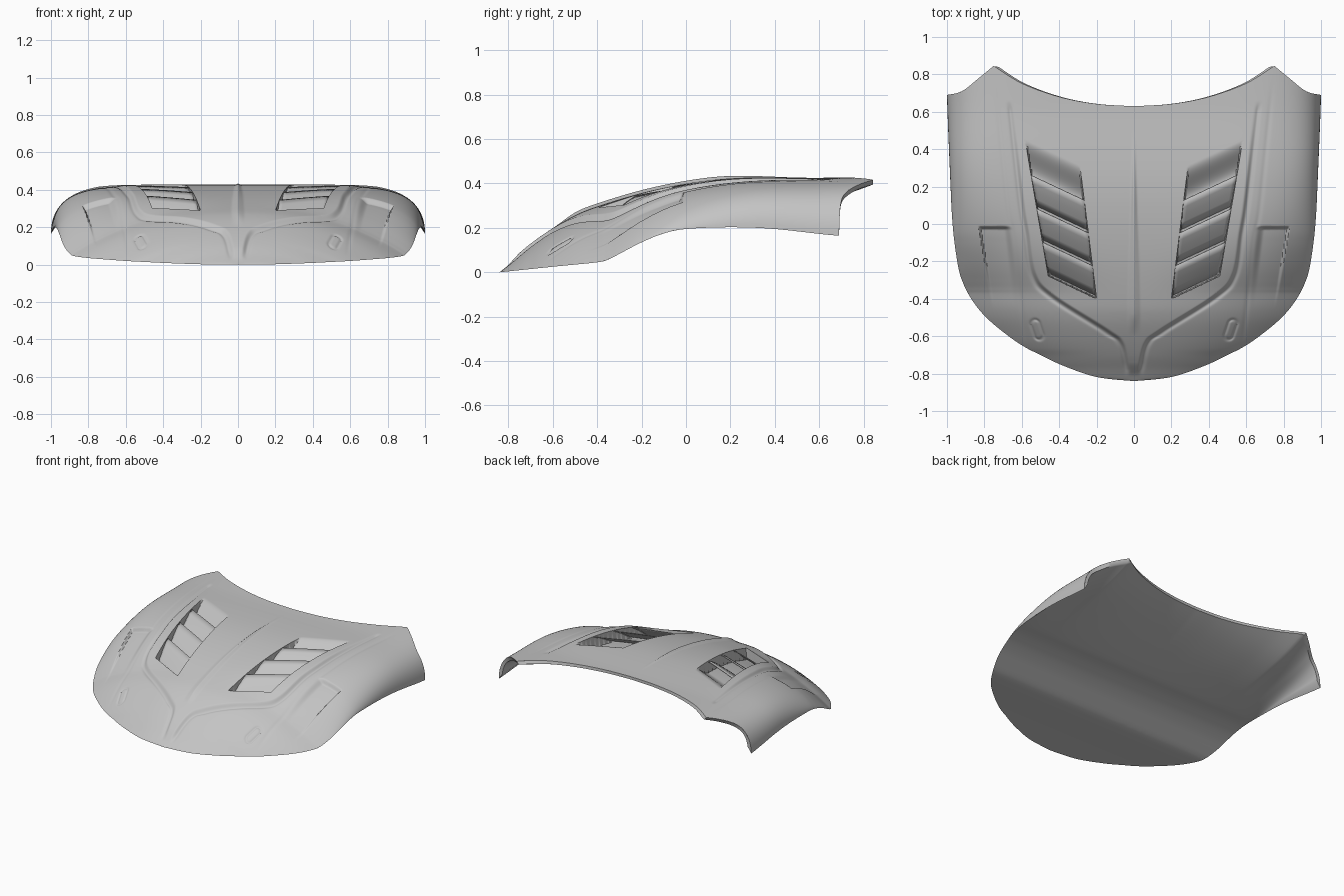
import bpy
import math

if "Cube" in bpy.data.objects:
    bpy.data.objects.remove(bpy.data.objects["Cube"])

paint = bpy.data.materials.new("grey_primer")
paint.use_nodes = True
GREY = (0.55, 0.55, 0.55, 1)
paint.diffuse_color = GREY
paint.node_tree.nodes["Principled BSDF"].inputs["Base Color"].default_value = GREY


def smooth(a, b, x):
    k = min(1, max(0, (x - a) / (b - a)))
    return k * k * (3 - 2 * k)


def spline(points, steps=14):
    """Dense samples of a smooth curve through the points."""
    out = []
    for i in range(len(points) - 1):
        p0, p1, p2 = points[max(i - 1, 0)], points[i], points[i + 1]
        p3 = points[min(i + 2, len(points) - 1)]
        for s in range(steps):
            t = s / steps
            out.append(tuple(
                b + t / 2 * (c - a + t * (2 * a - 5 * b + 4 * c - d + t * (3 * b - a - 3 * c + d)))
                for a, b, c, d in zip(p0, p1, p2, p3)))
    return out + [points[-1]]


def lookup(curve, value, key=0):
    """Read the other coordinate of a curve where the key coordinate has a value."""
    lo, hi = 0, len(curve) - 1
    while hi - lo > 1:
        mid = (lo + hi) // 2
        if curve[mid][key] <= value:
            lo = mid
        else:
            hi = mid
    a, b = curve[lo], curve[hi]
    k = (value - a[key]) / max(b[key] - a[key], 1e-9)
    k = min(1, max(0, k))
    return a[1 - key] + k * (b[1 - key] - a[1 - key])


# Plan outline (x, y), rear edge (x, y), centre height (y, z), side edge height (y, z)
outline = spline([(0, -.84), (.2, -.818), (.38, -.757), (.5, -.7), (.58, -.66), (.67, -.6),
                  (.79, -.5), (.87, -.4), (.92, -.3), (.945, -.2), (.97, 0), (.985, .3),
                  (1, .69), (1, .9)])
rear = spline([(0, .63), (.2, .642), (.4, .68), (.6, .752), (.75, .845)]) + \
    spline([(.751, .845), (.83, .78), (.92, .71), (1, .69)])
crown = spline([(-.84, 0), (-.78, .048), (-.7, .115), (-.6, .185), (-.5, .243), (-.4, .283),
                (-.2, .343), (0, .385), (.2, .41), (.4, .422), (.63, .426), (.85, .433)])
sill = spline([(-.84, 0), (-.6, .025), (-.4, .045), (-.35, .058), (-.3, .083), (-.2, .135),
               (-.1, .175), (0, .195), (.2, .203), (.4, .195), (.69, .165), (.9, .165)])
# Pressed lines, as (y, x)
dome_line = spline([(-.78, .027), (-.64, .06), (-.57, .14), (-.385, .43), (-.27, .53),
                    (-.05, .567), (.13, .595), (.64, .65)])
wing_line = spline([(-.66, .58), (-.1, .64), (.1, .675), (.8, .745)])

CORNER_Y, SIDE_END = -.37, .69
VENT_START, VENT_PITCH, VENT_SLANT, VENT_DEPTH = -.4, .165, .47, .08


def line_distance(line, x, y):
    """Signed distance to a pressed line, positive towards the centre."""
    here = lookup(line, y)
    slope = (lookup(line, y + .01) - lookup(line, y - .01)) / .02
    return (here - x) / math.hypot(1, slope)


def vent_sides(y):
    return .2 + .125 * (y + .4), .46 + .17 * (y + .27)


def vent_front(x):
    return VENT_START + VENT_SLANT * (x - .2)


def base_height(x, y):
    t = min(1, x / max(lookup(outline, y, 1), 1e-6))
    low, k = lookup(sill, y), smooth(-.4, .4, y)
    return low + (lookup(crown, y) - low) * max(0, 1 - t ** (2.4 + 4.6 * k)) ** (1 / (1 + 1.2 * k))


def raised_detail(x, y):
    """Power dome, its border groove, the centre spine and the wing crease."""
    d = line_distance(dome_line, x, y)
    front = smooth(-.82, -.74, y)
    z = .014 * smooth(-.01, .01, d) * front * (1 - smooth(.1, .64, y))
    z -= .007 * math.exp(-((d + .016) / .011) ** 2) * front * (1 - smooth(.6, .66, y))
    width = .012 + .022 * (1 - smooth(-.5, .4, y))
    z += .013 * max(0, 1 - x / width) * smooth(-.6, -.48, y) * (1 - smooth(.1, .52, y))
    w = line_distance(wing_line, x, y)
    z -= .003 * math.exp(-(w / .012) ** 2) * smooth(-.66, -.5, y) * (1 - smooth(.5, .8, y))
    return z


def recess_detail(x, y):
    """Vent pocket, wing scoop and latch slot."""
    z = 0
    w = y - vent_front(x)
    inner, outer = vent_sides(y)
    if inner + .001 < x < outer - .001 and w > .001:
        z -= VENT_DEPTH * (1 - smooth(.5, .67, w))
    # Scoop, steep at its rear and outer sides
    edge = .825 + .17 * (y + .02)
    scoop = smooth(.65, .70, x - .12 * y) * (1 - smooth(edge - .008, edge + .008, x))
    z -= .027 * scoop * smooth(-.46, -.08, y) * (1 - smooth(-.03, -.01, y))
    # Capsule-shaped groove
    ax, ay, bx, by = .508, -.595, .528, -.535
    k = ((x - ax) * (bx - ax) + (y - ay) * (by - ay)) / ((bx - ax) ** 2 + (by - ay) ** 2)
    k = min(1, max(0, k))
    r = math.hypot(x - ax - k * (bx - ax), y - ay - k * (by - ay))
    z -= .007 * math.exp(-((r - .023) / .0065) ** 2)
    return z


def plan_point(u, v):
    """Map a unit square to the left-hand half of the plan."""
    corner_x = lookup(outline, CORNER_Y, 1)
    start, end = lookup(outline, u * corner_x), lookup(rear, u)
    x = u * lookup(outline, CORNER_Y + (SIDE_END - CORNER_Y) * v, 1)
    return x, start + (end - start) * v


def snap_to_vent(x, y):
    """Slide points near the vent border onto it, so its edges run straight."""
    if -.43 < y < .43:
        for side in vent_sides(y):
            if abs(x - side) < .0033:
                x = side
        if .17 < x < .5 and abs(y - vent_front(x)) < .0026:
            y = vent_front(x)
    return x, y


def side_bias(s):
    return 1.18 * s - .18 * s ** 6


def make_grid(name, rows, flip=False, thickness=0):
    n = len(rows[0])
    verts = [p for row in rows for p in row]
    faces = []
    for j in range(len(rows) - 1):
        for i in range(n - 1):
            a = j * n + i
            quad = (a, a + 1, a + n + 1, a + n)
            faces.append(quad[::-1] if flip else quad)
    mesh = bpy.data.meshes.new(name)
    mesh.from_pydata(verts, [], faces)
    mesh.materials.append(paint)
    obj = bpy.data.objects.new(name, mesh)
    bpy.context.collection.objects.link(obj)
    if thickness:
        solid = obj.modifiers.new("thickness", "SOLIDIFY")
        solid.thickness = thickness
    mirror = obj.modifiers.new("mirror", "MIRROR")
    mirror.merge_threshold = .0002
    bpy.ops.object.select_all(action="DESELECT")
    obj.select_set(True)
    bpy.context.view_layer.objects.active = obj
    bpy.ops.object.shade_smooth_by_angle(angle=math.radians(50))
    return obj


# Outer skin
COLS, ROWS = 185, 300
skin = []
for j in range(ROWS + 1):
    row = []
    for i in range(COLS + 1):
        u, v = side_bias(i / COLS), j / ROWS
        x, y = snap_to_vent(*plan_point(u, v))
        rim = smooth(0, .04, v) * smooth(0, .03, 1 - u)
        row.append((x, y, base_height(x, y) + rim * (raised_detail(x, y) + recess_detail(x, y))))
    skin.append(row)
make_grid("hood_skin", skin)

# Underside: spans straight between the side edges in front, opening into the arch at the rear.
# Its last row lies on the skin's rear edge and forms the rim.
underside = []
N, M = 60, 70
for j in range(M + 2):
    row = []
    for i in range(N + 1):
        u, v = side_bias(i / N), min(1, j / M)
        x, y = plan_point(u, v)
        z = base_height(x, y)
        if j <= M:
            rear_y = lookup(rear, u)
            opening = min(1, max(0, (y - .03) / (rear_y - .03))) ** 1.2
            low = lookup(sill, y)
            z = low + (z - low) * opening
            if i < N:
                z -= .02 * opening * smooth(0, .1, 1 - u)
                x *= 1 - .025 * opening
        row.append((x, y, z))
    underside.append(row)
make_grid("hood_underside", underside, flip=True)


# Vent slats: each rises from the pocket floor to a free rear edge at skin level
def slat_row(w, depth):
    ends = []
    for side in (0, 1):
        x = .35
        for _ in range(6):
            x = vent_sides(w + vent_front(x))[side]
        ends.append(x)
    row = []
    for i in range(13):
        x = ends[0] + (ends[1] - ends[0]) * i / 12
        y = w + vent_front(x)
        row.append((x, y, base_height(x, y) + raised_detail(x, y) - depth))
    return row


for k in range(1, 4):
    top = k * VENT_PITCH
    steps = [slat_row(top - .15 * (1 - s / 4), .072 * (1 - s / 4) ** 1.2 + .002) for s in range(5)]
    make_grid("vent_slat_%d" % k, steps, thickness=.005)
